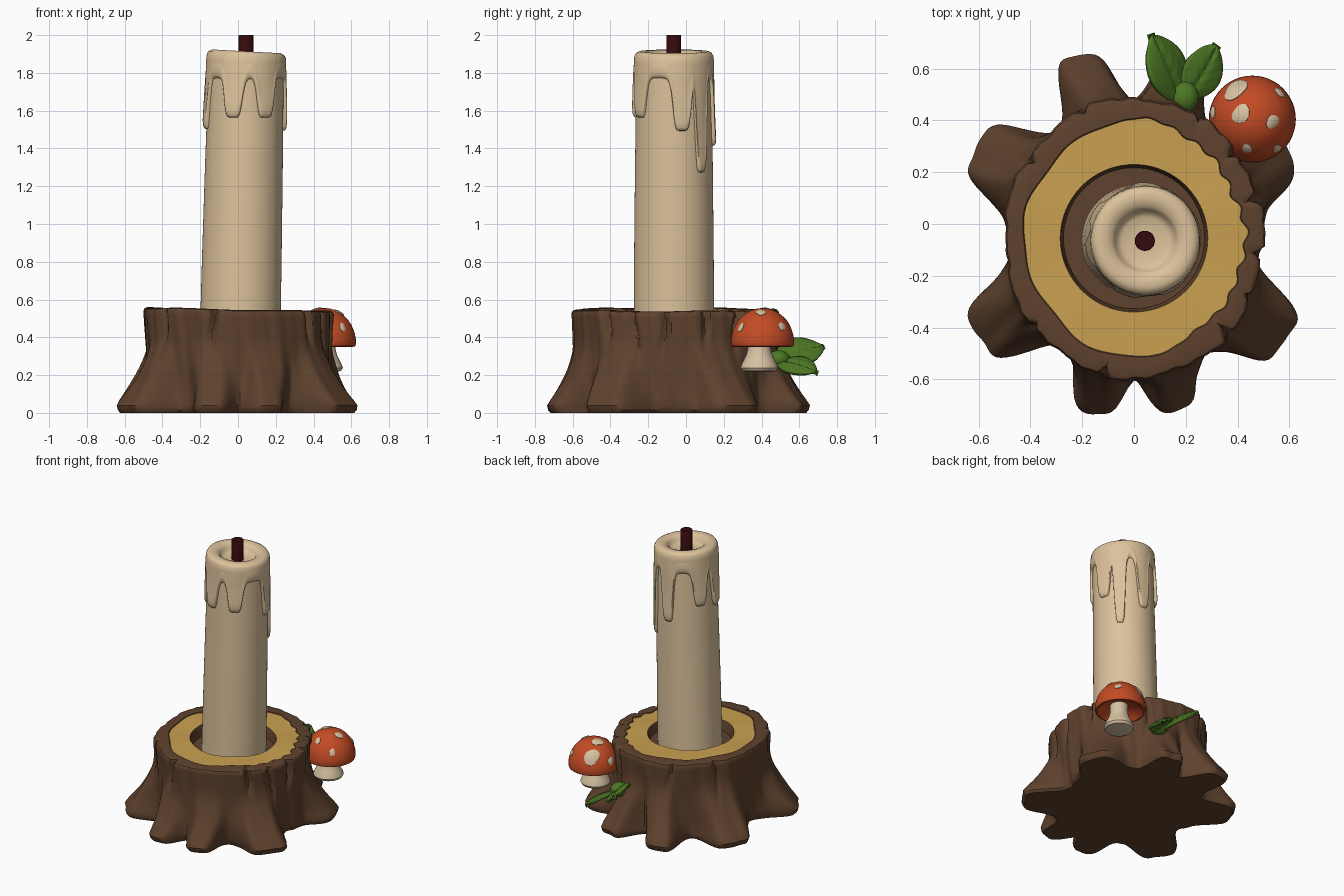
import bpy, bmesh, math
from mathutils import Vector
from math import sin, cos, pi, radians, exp

if "Cube" in bpy.data.objects:
    bpy.data.objects.remove(bpy.data.objects["Cube"])


def material(name, rgb):
    m = bpy.data.materials.new(name)
    m.diffuse_color = (*rgb, 1)
    m.use_nodes = True
    m.node_tree.nodes["Principled BSDF"].inputs["Base Color"].default_value = m.diffuse_color
    return m


BARK = material("bark_brown", (0.114, 0.054, 0.027))
WOOD = material("cut_wood_yellow", (0.59, 0.355, 0.083))
WAX = material("cream_wax", (0.72, 0.54, 0.33))
WICK = material("wick_dark", (0.035, 0.003, 0.004))
RED = material("cap_red", (0.55, 0.070, 0.018))
CREAM = material("mushroom_cream", (0.68, 0.54, 0.36))
GREEN = material("leaf_green", (0.075, 0.19, 0.018))


def finish(name, bm, mats, angle=45, recalc=True):
    if recalc:
        bmesh.ops.recalc_face_normals(bm, faces=bm.faces)
    me = bpy.data.meshes.new(name)
    bm.to_mesh(me)
    bm.free()
    for m in mats:
        me.materials.append(m)
    ob = bpy.data.objects.new(name, me)
    bpy.context.collection.objects.link(ob)
    bpy.ops.object.select_all(action='DESELECT')
    bpy.context.view_layer.objects.active = ob
    ob.select_set(True)
    bpy.ops.object.shade_smooth_by_angle(angle=radians(angle))
    return ob


def loft(name, rings, mats, bands=None, start=True, end=True, angle=45, recalc=True):
    """Skin closed rings of points; bands gives a material index per strip."""
    bm = bmesh.new()
    vs = [[bm.verts.new(p) for p in r] for r in rings]
    n = len(rings[0])
    for i in range(len(vs) - 1):
        for j in range(n):
            k = (j + 1) % n
            f = bm.faces.new((vs[i][j], vs[i][k], vs[i + 1][k], vs[i + 1][j]))
            f.material_index = bands[i] if bands else 0
    for use, ring, flip in ((start, vs[0], True), (end, vs[-1], False)):
        if use:
            c = bm.verts.new(sum((v.co for v in ring), Vector()) / n)
            for j in range(n):
                a, b = ring[j], ring[(j + 1) % n]
                bm.faces.new((c, b, a) if flip else (c, a, b))
    return finish(name, bm, mats, angle, recalc)


def lathe(name, profile, cx, cy, mat, n=48):
    rings = [[(cx + r * cos(2 * pi * j / n), cy + r * sin(2 * pi * j / n), z)
              for j in range(n)] for r, z in profile]
    return loft(name, rings, [mat])


def adiff(a, b):
    return abs((a - b + 180) % 360 - 180)


# ---- stump: polar shell with eight roots, bark grooves and rim cracks
CY = -0.055
# root angle, tip radius, half width (degrees)
ROOTS = [(29, .69, 15), (76, .72, 10), (105, .735, 10), (148, .70, 15),
         (214, .71, 14), (255, .685, 10), (285, .685, 10), (326, .71, 14)]
# crack angle, half width, depth, lowest height
CRACKS = [(40, 3, .035, .3), (17, 3, .04, .35), (-8, 3.5, .04, .3), (-45, 3, .05, .36),
          (-104, 3, .045, .34), (144, 3, .03, .25), (110, 2.5, .02, .3),
          (62, 2.5, .025, .25), (-25, 2, .02, .2), (-140, 2.5, .02, .25)]


def ellipse(t, a, b):
    return a * b / math.hypot(b * cos(t), a * sin(t))


def wall(t, z):
    d = math.degrees(t)
    base = ellipse(t, .503, .546) * (0.968 + 0.032 * max(0, (z - .3) / .25))
    low = max(0, min(1, 1.2 - z / .45))
    r = base + .003 * sin(23 * t + 6 * z) + .002 * sin(41 * t + 9 * z + 1) + .007 * sin(7 * t + 1)
    f = min(max(0, (.40 - z) / .355) ** 1.6, 1.0)
    lobe, ext = 0, 0
    for a, tip, w in ROOTS:
        l = 1 / (1 + (adiff(d + 2 * sin(12 * z + a), a) / w) ** 5)
        if l > lobe:
            lobe, ext = l, tip - base
    r += lobe * ext * f - (1 - lobe) * .012 * f + .010 * lobe * max(0, 1 - abs(z - .28) / .25)
    r += low * .007 * sin(13 * t + 11 * z)
    for a, w, dep, bottom in CRACKS:
        k = max(0, 1 - adiff(d + 2 * sin(14 * z + a), a) / w)
        r -= dep * k * min(1, max(0, (z - bottom) / (.55 - bottom)) * 1.6)
    return r


N = 300
T = [2 * pi * j / N for j in range(N)]


def rim_z(t, r):
    return -.02 * r * cos(t) + .003 * sin(5 * t)


def polar(rf, zf):
    return [(rf(t) * cos(t), CY + rf(t) * sin(t), zf(t)) for t in T]


def yellow_edge(t):
    e = ellipse(t, .42, .45) + .008 * sin(4 * t + 2) + .006 * sin(9 * t + 1)
    e += .010 * sin(27 * t) * max(0, cos(t - .2))
    return min(e, wall(t, .55) - .03)


rings = [polar(lambda t: wall(t, .04) - .02, lambda t: 0)]
for z in (.015, .04, .07, .1, .13, .16, .2, .24, .28, .32, .36, .4, .44, .48, .51, .53):
    rings.append(polar(lambda t: wall(t, z) - (.006 if z < .02 else 0),
                       lambda t: z + rim_z(t, .5) * (z / .55) ** 2))
rings.append(polar(lambda t: wall(t, .55) - .008, lambda t: .543 + rim_z(t, .5)))
rings.append(polar(lambda t: wall(t, .55) - .022, lambda t: .548 + rim_z(t, .48)))
rings.append(polar(lambda t: yellow_edge(t) + .004, lambda t: .546 + rim_z(t, .43)))
rings.append(polar(yellow_edge, lambda t: .541 + rim_z(t, .42)))
bands = [0] * (len(rings) - 1) + [1, 0, 0]
rings.append(polar(lambda t: .285, lambda t: .541 + rim_z(t, .285)))
rings.append(polar(lambda t: .28, lambda t: .53 + rim_z(t, .28)))
rings.append(polar(lambda t: .272, lambda t: .47))
loft("tree_stump", rings, [BARK, WOOD], bands, angle=40)

# ---- candle: slightly leaning shaft
CN = 180
CT = [2 * pi * j / CN for j in range(CN)]


def candle_ring(rf, zf):
    out = []
    for t in CT:
        r, z = rf(t), zf(t)
        out.append((.013 + .0225 * (z - .5) + r * cos(t), -.064 + r * sin(t), z))
    return out


loft("candle_shaft", [candle_ring(lambda t: r, lambda t: z) for r, z in
                      ((.213, .465), (.211, .8), (.206, 1.3), (.199, 1.8))], [WAX])

# ---- melted wax coat: drip angle, lowest height, half width
DRIPS = [(-108, 1.56, 14), (-59, 1.56, 14), (12, 1.49, 14), (43, 1.27, 10.5),
         (88, 1.41, 12), (150, 1.53, 13), (190, 1.50, 13)]


def drip(t):
    best, bulge = 0, 0
    for a, low, w in DRIPS:
        l = 1 / (1 + (adiff(math.degrees(t), a) / w) ** 7)
        if l * (1.77 - low) > best:
            best, bulge = l * (1.77 - low), l
    return 1.77 - best, bulge


coat = []
for off, r in ((0, .19), (.006, .206), (.02, .213), (.045, .215), (.08, .213)):
    coat.append(candle_ring(lambda t: r + (.009 * drip(t)[1] if off else 0),
                            lambda t: drip(t)[0] + off))
for k in (.3, .6):
    coat.append(candle_ring(lambda t: .212 + .006 * drip(t)[1] * (1 - k),
                            lambda t: (drip(t)[0] + .08) * (1 - k) + 1.86 * k))
for r, z in ((.212, 1.86), (.209, 1.89), (.200, 1.905), (.182, 1.914), (.155, 1.912), (.132, 1.905),
             (.118, 1.89), (.110, 1.868), (.09, 1.858), (.04, 1.856)):
    coat.append(candle_ring(lambda t: r, lambda t: z - .055 * r * cos(t)))
loft("wax_drips", coat, [WAX], angle=60)

# ---- wick
lathe("wick", [(.039, 1.84), (.039, 1.998), (.037, 2.0)], .042, -.065, WICK, 20)

# ---- mushroom
MX, MY, MZ, MR, MH = .457, .405, .368, .168, .187
cap = [(.04, .402), (.09, .395), (.13, .372), (.152, .350), (.163, .353)]
cap += [(MR * cos(a), MZ + MH * sin(a)) for a in [radians(d) for d in range(0, 89, 8)]]
lathe("mushroom_cap", cap, MX, MY, RED)
lathe("mushroom_stem", [(.06, .217), (.09, .222), (.1, .238), (.095, .255), (.082, .28), (.068, .31),
                        (.060, .345), (.060, .41)], .455, .388, CREAM, 32)

# cap spots: azimuth, elevation, angular radius; thin domed patches on the cap
SPOTS = [(119, 36, 17), (44, 29, 7.5), (155, 73, 12), (-7, 62, 9), (-100, 47, 7),
         (-50, 27, 7), (170, 22, 8)]
for i, (az, el, a) in enumerate(SPOTS):
    az, el = radians(az), radians(el)
    n = Vector((cos(el) * cos(az), cos(el) * sin(az), sin(el)))
    u = Vector((-sin(az), cos(az), 0))
    v = n.cross(u)
    rings = []
    for frac, lift in ((1.03, .99), (1, 1.015), (.6, 1.03), (.2, 1.035)):
        ring = []
        for j in range(20):
            t = 2 * pi * j / 20
            s = radians(a) * frac * (1 + .12 * sin(2 * t + i) + .06 * sin(3 * t + 2 * i))
            p = (n * cos(s) + (u * cos(t) + v * sin(t)) * sin(s)) * lift
            ring.append((MX + p.x * MR, MY + p.y * MR, MZ + p.z * MH))
        rings.append(ring)
    loft(f"cap_spot_{i + 1}", rings, [CREAM], start=False, recalc=False)


# ---- leaves with folded midrib and side veins
def leaf(name, base, tip, side, width):
    base, axis = Vector(base), Vector(tip) - Vector(base)
    side = Vector(side)
    side = (side - axis * (side.dot(axis) / axis.length_squared)).normalized()
    nrm = side.cross(axis).normalized()
    bm = bmesh.new()
    NU, NV = 16, 36
    grid = []
    for i in range(NV + 1):
        v = i / NV
        w = width * max(.04, sin(pi * v) ** .65 if 0 < v < 1 else 0)
        row = []
        for j in range(NU + 1):
            u = 2 * j / NU - 1
            h = .02 * sin(pi * v) - .012 * u * u - .008 * exp(-(u / .12) ** 2)
            h -= .005 * max(0, cos(2 * pi * (5 * v - 2 * abs(u)))) ** 6 * (1 - abs(u))
            row.append(bm.verts.new(base + axis * v + side * (u * w) + nrm * h))
        grid.append(row)
    for i in range(NV):
        for j in range(NU):
            bm.faces.new((grid[i][j], grid[i][j + 1], grid[i + 1][j + 1], grid[i + 1][j]))
    ob = finish(name, bm, [GREEN], 60, recalc=False)
    m = ob.modifiers.new("thickness", 'SOLIDIFY')
    m.thickness = .022


leaf("leaf_upper", (.18, .47, .29), (.075, .73, .36), (.70, .25, -.70), .100)
leaf("leaf_lower", (.20, .48, .28), (.325, .69, .225), (.85, -.45, -.5), .085)

# leaf stalk knob, set into the stump
bm = bmesh.new()
bmesh.ops.create_uvsphere(bm, u_segments=24, v_segments=14, radius=.055)
for vert in bm.verts:
    vert.co = Vector((vert.co.x + .195, vert.co.y * 1.1 + .49, vert.co.z * .85 + .285))
finish("leaf_knob", bm, [GREEN])
